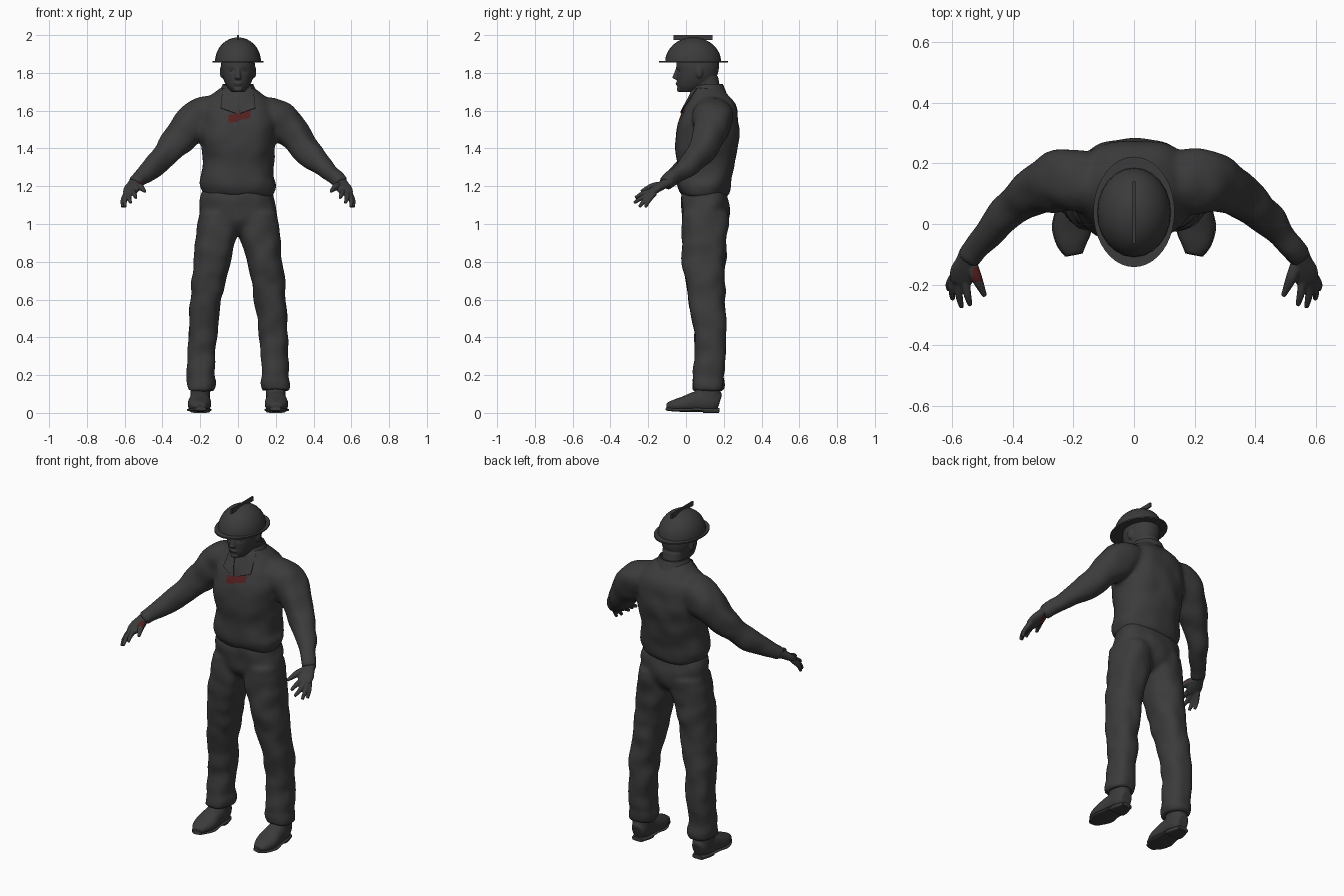
import bpy, bmesh, math
from mathutils import Vector, noise
from mathutils.bvhtree import BVHTree

if "Cube" in bpy.data.objects:
    bpy.data.objects.remove(bpy.data.objects["Cube"])


def material(name, rgb):
    m = bpy.data.materials.new(name)
    m.diffuse_color = (*rgb, 1)
    m.use_nodes = True
    m.node_tree.nodes["Principled BSDF"].inputs["Base Color"].default_value = m.diffuse_color
    return m


GREY = material("charcoal", (0.044, 0.044, 0.044))
RED = material("dark red", (0.09, 0.014, 0.014))


def spline(pts, sub):
    """Smoothly resample a list of equal-length tuples."""
    out = []
    for i in range(len(pts) - 1):
        p = [Vector(pts[max(0, min(len(pts) - 1, i + k))]) for k in (-1, 0, 1, 2)]
        for j in range(sub):
            t = j / sub
            out.append(0.5 * (2 * p[1] + (p[2] - p[0]) * t
                              + (2 * p[0] - 5 * p[1] + 4 * p[2] - p[3]) * t * t
                              + (3 * p[1] - p[0] - 3 * p[2] + p[3]) * t ** 3))
    return out + [Vector(pts[-1])]


def loft(bm, rings, side=1, follow=False, n=28, sub=4, power=2.3):
    """Skin rounded sections (x, y, z, half width, half depth), level or following the path."""
    path = spline(rings, sub)
    loops = []
    for i, r in enumerate(path):
        c = Vector(r[:3])
        u, v = Vector((1, 0, 0)), Vector((0, 1, 0))
        if follow:
            t = Vector(path[min(i + 1, len(path) - 1)][:3]) - Vector(path[max(i - 1, 0)][:3])
            u = Vector((0, 0, 1)).cross(t).normalized()
            v = t.cross(u).normalized()
        loop = []
        for k in range(n):
            a = 2 * math.pi * k / n
            ca, sa = math.cos(a), math.sin(a)
            co = (c + u * r[3] * math.copysign(abs(ca) ** (2 / power), ca)
                  + v * r[4] * math.copysign(abs(sa) ** (2 / power), sa))
            loop.append(bm.verts.new((co.x * side, co.y, co.z)))
        loops.append(loop)
    for a, b in zip(loops, loops[1:]):
        for k in range(n):
            bm.faces.new((a[k], a[(k + 1) % n], b[(k + 1) % n], b[k]))
    bm.faces.new(loops[0])
    bm.faces.new(loops[-1])


def ellipsoid(bm, loc, size):
    for v in bmesh.ops.create_uvsphere(bm, u_segments=16, v_segments=10, radius=1)["verts"]:
        v.co = Vector([v.co[i] * size[i] + loc[i] for i in range(3)])


def finish(name, bm, voxel=0, smooth=0):
    """Turn the bmesh into an object, optionally fusing its volumes into one skin."""
    bmesh.ops.recalc_face_normals(bm, faces=bm.faces)
    me = bpy.data.meshes.new(name)
    bm.to_mesh(me)
    bm.free()
    ob = bpy.data.objects.new(name, me)
    bpy.context.collection.objects.link(ob)
    bpy.ops.object.select_all(action="DESELECT")
    bpy.context.view_layer.objects.active = ob
    ob.select_set(True)
    if voxel:
        m = ob.modifiers.new("fuse", "REMESH")
        m.mode, m.voxel_size = "VOXEL", voxel
        bpy.ops.object.modifier_apply(modifier=m.name)
    if smooth:
        m = ob.modifiers.new("soften", "SMOOTH")
        m.factor, m.iterations = 0.5, smooth
        bpy.ops.object.modifier_apply(modifier=m.name)
    ob.data.materials.clear()
    ob.data.materials.append(GREY)
    bpy.ops.object.shade_smooth_by_angle(angle=math.radians(45))
    return ob


def wrinkle(ob, amount, scale):
    """Push the cloth in and out to make soft folds."""
    moves = [v.normal * amount * noise.noise(v.co * scale) for v in ob.data.vertices]
    for v, d in zip(ob.data.vertices, moves):
        v.co += d


def paint_red(ob, rule, cuts=()):
    """Cut clean borders near the front of the chest, then colour faces by rule."""
    bm = bmesh.new()
    bm.from_mesh(ob.data)
    for co, no in cuts:
        mid = [(f, f.calc_center_median()) for f in bm.faces]
        faces = [f for f, c in mid if abs(c.x) < .09 and c.y < .07 and 1.5 < c.z < 1.65]
        geom = list({e for f in faces for e in (*f.verts, *f.edges, f)})
        bmesh.ops.bisect_plane(bm, geom=geom, plane_co=co, plane_no=no, dist=1e-5)
    bm.to_mesh(ob.data)
    bm.free()
    ob.data.materials.append(RED)
    for p in ob.data.polygons:
        if rule(p.center, p.normal):
            p.material_index = 1


def front_back(z, w, y0, y1):
    return (0, (y0 + y1) / 2, z, w, (y1 - y0) / 2)


# Shirt: trunk and both sleeves fused
bm = bmesh.new()
loft(bm, [front_back(*r) for r in (
    (1.145, .186, -.022, .215), (1.175, .195, -.04, .232), (1.21, .203, -.048, .24), (1.25, .192, -.048, .247),
    (1.32, .187, -.05, .258), (1.4, .192, -.058, .272), (1.5, .203, -.053, .283), (1.58, .203, -.027, .278),
    (1.64, .185, .0, .258), (1.685, .14, .025, .22), (1.72, .085, .038, .185))], n=40)
for s in (1, -1):
    loft(bm, [(.09, .135, 1.60, .085, .075), (.17, .14, 1.58, .105, .096), (.235, .142, 1.54, .105, .1),
              (.322, .11, 1.442, .081, .08), (.393, .06, 1.36, .064, .066), (.459, -.004, 1.292, .053, .053),
              (.52, -.074, 1.243, .043, .042), (.549, -.11, 1.215, .04, .037)], s, follow=True)
shirt = finish("shirt", bm, 0.011, 8)
wrinkle(shirt, 0.011, 10)
# Red chest mark: two blocks meeting under the collar opening
paint_red(shirt, lambda c, n: n.y < 0 and c.y < .07 and
          (-.05 < c.x < .005 and 1.541 < c.z - .1 * c.x < 1.584
           or .005 < c.x < .065 and 1.55 < c.z - .15 * c.x < 1.605),
          [((x, 0, 0), (1, 0, 0)) for x in (-.05, .005, .065)]
          + [((0, 0, z), (-k, 0, 1)) for z, k in ((1.541, .1), (1.584, .1), (1.55, .15), (1.605, .15))])

# Trousers: hips and both legs fused
bm = bmesh.new()
loft(bm, [front_back(*r) for r in (
    (.945, .05, .05, .16), (.975, .15, .01, .195), (1.02, .203, -.022, .22), (1.1, .20, -.025, .232),
    (1.17, .187, -.022, .215), (1.2, .18, -.01, .205))], n=36)
for s in (1, -1):
    loft(bm, [((a + b) / 2, (c + d) / 2, z, (b - a) / 2, (d - c) / 2) for z, a, b, c, d in (
        (1.06, .0, .207, -.02, .224), (.97, .0, .216, -.025, .22), (.88, .022, .228, -.022, .212),
        (.75, .055, .239, -.014, .206), (.6, .084, .252, .014, .206), (.52, .1, .259, .028, .209),
        (.4, .112, .265, .044, .215), (.28, .121, .27, .047, .209), (.2, .125, .268, .043, .199),
        (.16, .119, .274, .035, .203), (.12, .129, .272, .033, .197))], s)
wrinkle(finish("trousers", bm, 0.011, 5), 0.011, 11)

# Boots with soles and heels
for s, label in ((1, "left"), (-1, "right")):
    bm = bmesh.new()
    loft(bm, [(.2, .178, .055, .034, .046), (.2, .14, .064, .05, .062), (.202, .06, .06, .056, .056),
              (.204, -.01, .046, .063, .042), (.204, -.06, .039, .052, .032), (.198, -.1, .032, .03, .02)],
         s, follow=True)
    loft(bm, [(.2, .12, .05, .05, .058), (.2, .12, .11, .053, .063), (.2, .12, .17, .05, .058)], s)
    finish(label + "_boot", bm, 0.008, 3)
    bm = bmesh.new()
    loft(bm, [(.2, .178, .016, .032, .01), (.2, .12, .016, .052, .01), (.203, .05, .018, .056, .01),
              (.205, -.01, .016, .066, .01), (.205, -.06, .017, .053, .01), (.198, -.102, .021, .03, .009)],
         s, follow=True, power=2.6)
    loft(bm, [(.2, .176, .012, .034, .012), (.2, .12, .012, .051, .012), (.2, .09, .012, .052, .012)],
         s, follow=True, power=4)
    finish(label + "_sole", bm)

# Hands: palm, four fingers and thumb
fingers = [((.590, -.165, 1.165), (.609, -.197, 1.125), (.611, -.215, 1.088)),
           ((.586, -.178, 1.163), (.599, -.22, 1.125), (.598, -.247, 1.09)),
           ((.574, -.185, 1.166), (.577, -.235, 1.138), (.568, -.275, 1.112)),
           ((.556, -.186, 1.175), (.549, -.235, 1.158), (.54, -.268, 1.138)),
           ((.537, -.13, 1.205), (.519, -.178, 1.198), (.492, -.238, 1.172))]
for s, label in ((1, "left"), (-1, "right")):
    bm = bmesh.new()
    loft(bm, [(.545, -.09, 1.225, .03, .026), (.553, -.122, 1.208, .034, .024), (.562, -.155, 1.188, .043, .022),
              (.573, -.188, 1.166, .037, .017), (.578, -.2, 1.155, .022, .01)], s, follow=True)
    for i, f in enumerate(fingers):
        radii = (.02, .0185, .008) if i == 4 else (.0145, .0125, .008)
        loft(bm, [(*p, r, r) for p, r in zip(f, radii)], s, follow=True, n=12)
    hand = finish(label + "_hand", bm, 0.004, 2)
    # Red mark: on top of one thumb base, under the heel of the other palm
    if s < 0:
        paint_red(hand, lambda c, n: -.532 < c.x < -.495 and -.19 < c.y < -.143 and n.z > .1)
    else:
        paint_red(hand, lambda c, n: .651 < c.x - c.y < .694 and .505 < c.x < .56 and n.z < 0)

# Head: skull, neck, nose, ears, lips and chin fused
bm = bmesh.new()
loft(bm, [front_back(*r) for r in (
    (1.698, .032, -.03, .06), (1.725, .056, -.044, .105), (1.76, .075, -.048, .15), (1.80, .086, -.05, .17),
    (1.84, .09, -.052, .175), (1.88, .085, -.047, .172))], power=2.1)
loft(bm, [(0, .125, 1.62, .08, .08), (0, .115, 1.7, .066, .07), (0, .1, 1.78, .066, .07)])
loft(bm, [(0, -.044, 1.83, .009, .008), (0, -.055, 1.79, .012, .012), (0, -.059, 1.775, .017, .014),
          (0, -.048, 1.765, .014, .01)], n=14)
for loc, size in (((0, -.045, 1.746), (.024, .011, .005)), ((0, -.043, 1.737), (.021, .011, .005)),
                  ((0, -.036, 1.713), (.025, .014, .014)), ((.087, .07, 1.805), (.01, .019, .032)),
                  ((-.087, .07, 1.805), (.01, .019, .032))):
    ellipsoid(bm, loc, size)
head = finish("head", bm, 0.005, 4)
for v in head.data.vertices:  # eye sockets
    if v.co.y < 0:
        d2 = ((abs(v.co.x) - .034) / .018) ** 2 + ((v.co.z - 1.812) / .011) ** 2
        v.co.y += .006 * math.exp(-d2)
for s, label in ((1, "left"), (-1, "right")):
    bm = bmesh.new()
    ellipsoid(bm, (s * .034, -.027, 1.81), (.014, .010, .006))
    finish(label + "_eye", bm)

# Collar: standing band around the neck, and two pointed flaps lying on the chest
bm = bmesh.new()
rows = []
for k in range(25):
    a = math.radians(-50 + 280 * k / 24)
    f = max(0, -math.sin(a))
    rows.append([bm.verts.new((r * math.cos(a), .114 + r * math.sin(a), z - .012 * f))
                 for r, z in ((.078, 1.695), (.074, 1.742), (.081, 1.741), (.1, 1.697))])
chest = BVHTree.FromPolygons([v.co for v in shirt.data.vertices], [p.vertices for p in shirt.data.polygons])
grids = [(rows, 3)]
for s in (1, -1):
    grid = []
    for i in range(8):
        t = i / 7
        inner, outer = Vector((.05 - .042 * t, 1.725 - .14 * t)), Vector((.082 + .01 * t, 1.715 - .1 * t))
        row = []
        for j in range(6):
            p = inner.lerp(outer, j / 5)
            hit = chest.ray_cast(Vector((s * p.x, -1, p.y)), Vector((0, 1, 0)))[0]
            y = min(hit.y if hit else .06, .06) - .006 - .008 * j / 5 * t
            row.append(bm.verts.new((s * p.x, y, p.y)))
        grid.append(row)
    grids.append((grid, 5))
for grid, cols in grids:
    for a, b in zip(grid, grid[1:]):
        for k in range(cols):
            bm.faces.new((a[k], b[k], b[k + 1], a[k + 1]))
bmesh.ops.recalc_face_normals(bm, faces=bm.faces)
bmesh.ops.solidify(bm, geom=bm.faces[:], thickness=0.004)
finish("collar", bm)

# Helmet: dome, flat oval brim and crest
bm = bmesh.new()
loft(bm, [(0, .038, 1.858 + .13 * math.sin(t), .121 * math.cos(t) + .001, .147 * math.cos(t) + .001)
          for t in [math.pi / 2 * k / 8 for k in range(9)]], n=24, sub=1, power=2)
finish("helmet_dome", bm)
bm = bmesh.new()
loft(bm, [(0, .04, 1.856, .134, .182), (0, .04, 1.864, .134, .182)], n=40, sub=1, power=2)
finish("helmet_brim", bm)
bm = bmesh.new()
for v in bmesh.ops.create_cube(bm, size=1)["verts"]:
    v.co = (v.co.x * .009, .038 + v.co.y * .206, 1.987 + v.co.z * .026)
finish("helmet_crest", bm)
